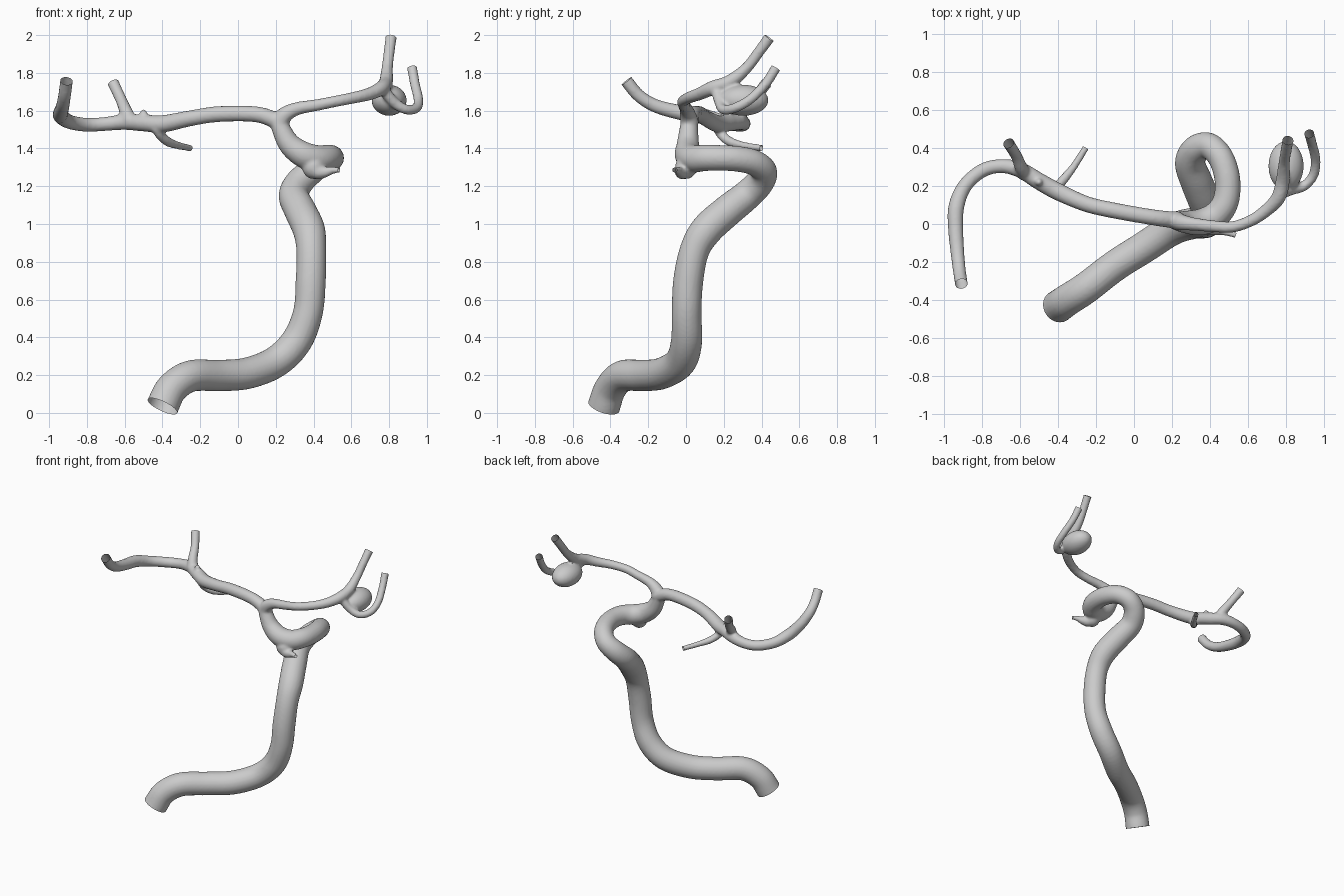
import bpy, bmesh, math
from mathutils import Vector

if "Cube" in bpy.data.objects:
    bpy.data.objects.remove(bpy.data.objects["Cube"])


def spline(pts, steps=6):
    """Catmull-Rom samples of (x, y, z, radius) points."""
    p = [Vector(q) for q in pts]
    p = [p[0] * 2 - p[1]] + p + [p[-1] * 2 - p[-2]]
    out = []
    for i in range(1, len(p) - 2):
        a, b, c, d = p[i - 1:i + 3]
        for s in range(steps):
            t = s / steps
            out.append(0.5 * (2 * b + (c - a) * t + (2 * a - 5 * b + 4 * c - d) * t * t
                              + (3 * b - a - 3 * c + d) * t ** 3))
    return out + [p[-2]]


def tube(bm, pts, sides=20):
    """Sweep a closed round tube along the path; return end point and direction."""
    path = spline(pts)
    last = path[-1].xyz
    out = (last - path[-2].xyz).normalized()
    tip = Vector((*(last + out * 0.03), path[-1].w))
    path.append(tip)
    rings, u = [], None
    for i, q in enumerate(path):
        t = (path[min(i + 1, len(path) - 1)].xyz - path[max(i - 1, 0)].xyz).normalized()
        u = t.orthogonal() if u is None else u - t * u.dot(t)
        u.normalize()
        v = t.cross(u)
        rings.append([bm.verts.new(q.xyz + q.w * (u * math.cos(k * math.tau / sides)
                                                  + v * math.sin(k * math.tau / sides)))
                      for k in range(sides)])
    for r0, r1 in zip(rings, rings[1:]):
        for k in range(sides):
            n = (k + 1) % sides
            bm.faces.new((r0[k], r0[n], r1[n], r1[k]))
    bm.faces.new(rings[0][::-1])
    bm.faces.new(rings[-1])
    return last, out, path[-1].w


def blob(bm, centre, radii):
    vs = bmesh.ops.create_uvsphere(bm, u_segments=24, v_segments=16, radius=1)["verts"]
    for v in vs:
        v.co = Vector(c + r * x for c, r, x in zip(centre, radii, v.co))


# Main trunk, listed from the fork down to the open lower end
trunk = [(.21, .02, 1.56, .045), (.23, .015, 1.5, .05), (.275, .01, 1.42, .06),
         (.35, .01, 1.365, .07), (.425, .04, 1.345, .072), (.475, .1, 1.35, .07),
         (.493, .18, 1.35, .068), (.485, .27, 1.345, .068), (.45, .36, 1.325, .068),
         (.39, .412, 1.28, .07), (.325, .39, 1.22, .076), (.295, .32, 1.15, .08),
         (.33, .22, 1.07, .085), (.375, .11, .97, .086), (.388, .045, .86, .079),
         (.385, .012, .7, .08), (.37, .003, .53, .079), (.31, .003, .38, .083),
         (.2, -.03, .27, .084), (.05, -.125, .21, .084), (-.1, -.22, .198, .083),
         (-.25, -.335, .195, .084), (-.35, -.4, .13, .085), (-.4, -.435, .035, .087)]
# Long left branch, its two offshoots
left_branch = [(.22, .02, 1.54, .045), (.1, .035, 1.58, .042), (-.1, .07, 1.582, .042),
               (-.25, .105, 1.56, .042), (-.4, .17, 1.53, .046), (-.5, .225, 1.535, .045),
               (-.6, .285, 1.54, .042), (-.7, .305, 1.53, .037), (-.8, .28, 1.525, .037),
               (-.89, .2, 1.54, .038), (-.935, .09, 1.57, .042), (-.938, -.03, 1.59, .04),
               (-.928, -.16, 1.625, .036), (-.918, -.25, 1.68, .034), (-.908, -.315, 1.757, .034)]
left_upper = [(-.57, .26, 1.54, .04), (-.595, .3, 1.6, .034), (-.62, .36, 1.66, .03),
              (-.66, .425, 1.745, .031)]
left_lower = [(-.43, .17, 1.51, .03), (-.41, .19, 1.47, .026), (-.37, .235, 1.435, .025),
              (-.315, .305, 1.415, .02), (-.255, .4, 1.402, .018)]
# Right branch ending in the two small vessels beside the sac
right_branch = [(.22, .02, 1.53, .05), (.245, .01, 1.575, .044), (.31, 0, 1.61, .035),
                (.42, -.012, 1.63, .031), (.52, -.015, 1.65, .03), (.62, .02, 1.67, .031),
                (.7, .075, 1.69, .034), (.76, .14, 1.72, .038), (.783, .23, 1.752, .037),
                (.79, .32, 1.825, .03), (.8, .385, 1.91, .029), (.81, .44, 1.985, .03)]
right_hook = [(.77, .16, 1.71, .03), (.83, .18, 1.64, .028), (.895, .2, 1.605, .026),
              (.945, .26, 1.615, .026), (.955, .34, 1.66, .026), (.937, .42, 1.74, .026),
              (.922, .475, 1.825, .027)]
# Small twig on the trunk bend
twig = [(.4, .01, 1.32, .055), (.42, -.015, 1.28, .044), (.46, -.03, 1.275, .03),
        (.5, -.045, 1.285, .02), (.535, -.06, 1.285, .015)]

bm = bmesh.new()
ends = [tube(bm, p) for p in (trunk, left_branch, left_upper, left_lower,
                              right_branch, right_hook, twig)]
# Rounded sac, trunk swelling and nub
blob(bm, (.8, .305, 1.655), (.093, .132, .082))
blob(bm, (.4, 0, 1.3), (.06, .058, .062))
blob(bm, (-.5, .22, 1.57), (.022, .022, .04))
mesh = bpy.data.meshes.new("artery_tree")
bm.to_mesh(mesh)
bm.free()
artery = bpy.data.objects.new("artery_tree", mesh)
bpy.context.collection.objects.link(artery)

# Fuse all tubes into one smooth skin
remesh = artery.modifiers.new("fuse", "REMESH")
remesh.mode = "VOXEL"
remesh.voxel_size = 0.009
smooth = artery.modifiers.new("soften", "SMOOTH")
smooth.factor, smooth.iterations = 0.5, 5
dg = bpy.context.evaluated_depsgraph_get()
fused = bpy.data.meshes.new_from_object(artery.evaluated_get(dg))
artery.modifiers.clear()

# Slice every vessel end open
bm = bmesh.new()
bm.from_mesh(fused)
for point, out, r in ends:
    near = [f for f in bm.faces
            if (f.calc_center_median() - point).length < r * 1.3 + .035
            and (f.calc_center_median() - point).dot(out) > -.03]
    geom = set(near)
    for f in near:
        geom.update(f.edges, f.verts)
    cut = bmesh.ops.bisect_plane(bm, geom=list(geom), plane_co=point, plane_no=out)
    gone = [v for v in bm.verts if (v.co - point).dot(out) > 1e-4
            and (v.co - point).length < r * 1.3 + .035]
    bmesh.ops.delete(bm, geom=gone, context="VERTS")
bm.to_mesh(fused)
bm.free()
artery.data = fused
fused.name = "artery_tree"
for poly in fused.polygons:
    poly.use_smooth = True
